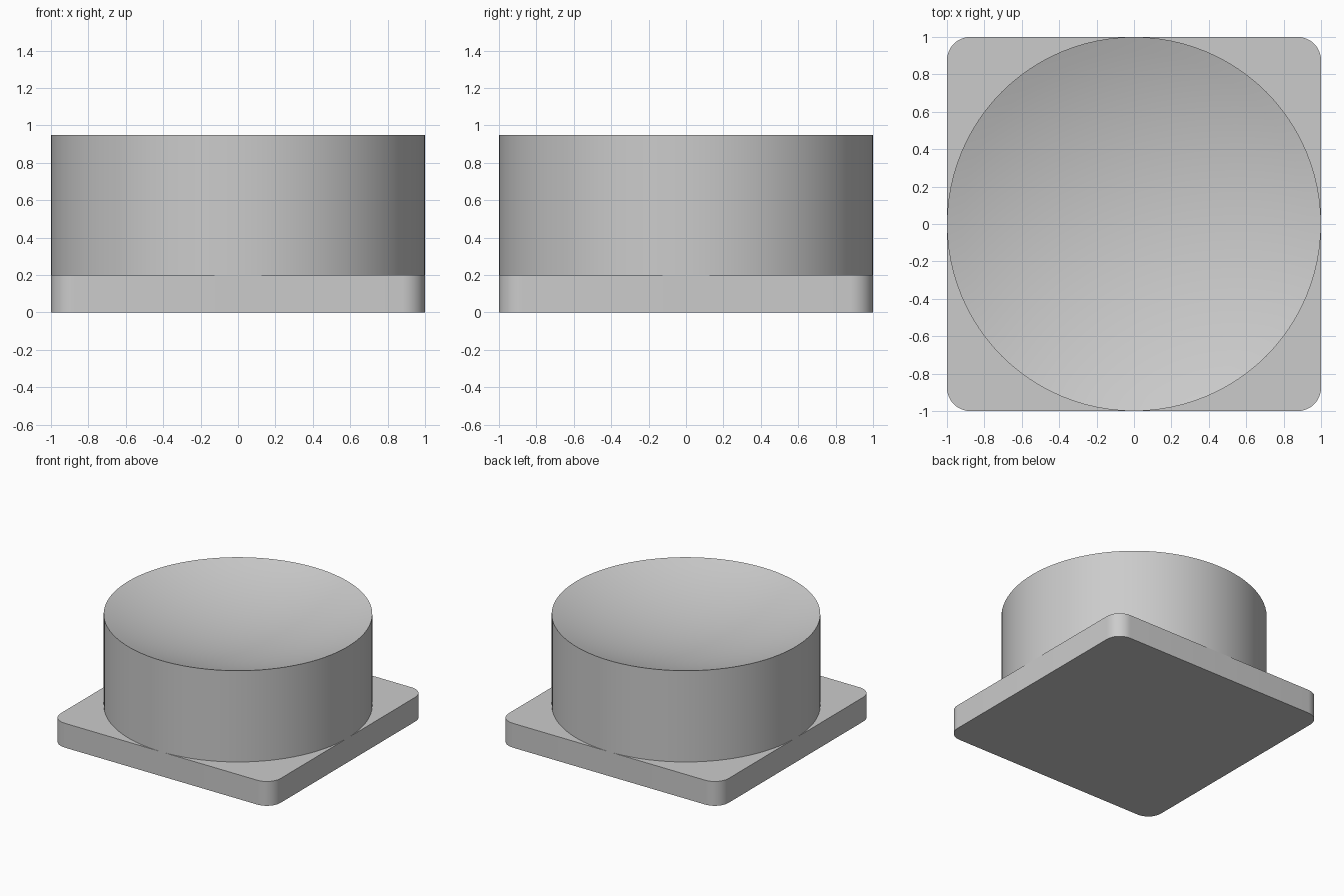
import bpy, bmesh, math

cube = bpy.data.objects.get("Cube")
if cube:
    bpy.data.objects.remove(cube, do_unlink=True)

BASE_TOP = 0.2
RIM = 0.95
DISH_DEPTH = 0.18
CORNER = 0.125
SEGMENTS = 96

grey = bpy.data.materials.new("plain grey")
grey.use_nodes = True
colour = (0.6, 0.6, 0.6, 1)
grey.diffuse_color = colour
grey.node_tree.nodes["Principled BSDF"].inputs["Base Color"].default_value = colour


def finish(name, bm):
    """Turn a bmesh into a smooth, sharp-edged object."""
    bmesh.ops.recalc_face_normals(bm, faces=bm.faces)
    mesh = bpy.data.meshes.new(name)
    bm.to_mesh(mesh)
    bm.free()
    mesh.materials.append(grey)
    obj = bpy.data.objects.new(name, mesh)
    bpy.context.collection.objects.link(obj)
    bpy.ops.object.select_all(action='DESELECT')
    obj.select_set(True)
    bpy.context.view_layer.objects.active = obj
    bpy.ops.object.shade_smooth_by_angle(angle=math.radians(30))
    return obj


# Square base plate with rounded upright corners
bm = bmesh.new()
bmesh.ops.create_cube(bm, size=2)
for v in bm.verts:
    v.co.z = BASE_TOP if v.co.z > 0 else 0
upright = [e for e in bm.edges if abs(e.verts[0].co.z - e.verts[1].co.z) > 0.1]
bmesh.ops.bevel(bm, geom=upright, offset=CORNER, segments=10, profile=0.5, affect='EDGES')
finish("base_plate", bm)

# Round cap: straight wall and a shallow spherical dish, spun about z
sphere = (1 + DISH_DEPTH ** 2) / (2 * DISH_DEPTH)
edge_angle = math.asin(1 / sphere)
profile = [(0, BASE_TOP), (1, BASE_TOP)]
for i in range(12, -1, -1):
    a = edge_angle * i / 12
    profile.append((sphere * math.sin(a), RIM - DISH_DEPTH + sphere * (1 - math.cos(a))))
bm = bmesh.new()
verts = [bm.verts.new((r, 0, z)) for r, z in profile]
edges = [bm.edges.new(pair) for pair in zip(verts, verts[1:])]
bmesh.ops.spin(bm, geom=verts + edges, cent=(0, 0, 0), axis=(0, 0, 1),
               angle=math.tau, steps=SEGMENTS, use_merge=True)
bmesh.ops.remove_doubles(bm, verts=bm.verts, dist=0.0001)
finish("dished_cap", bm)
